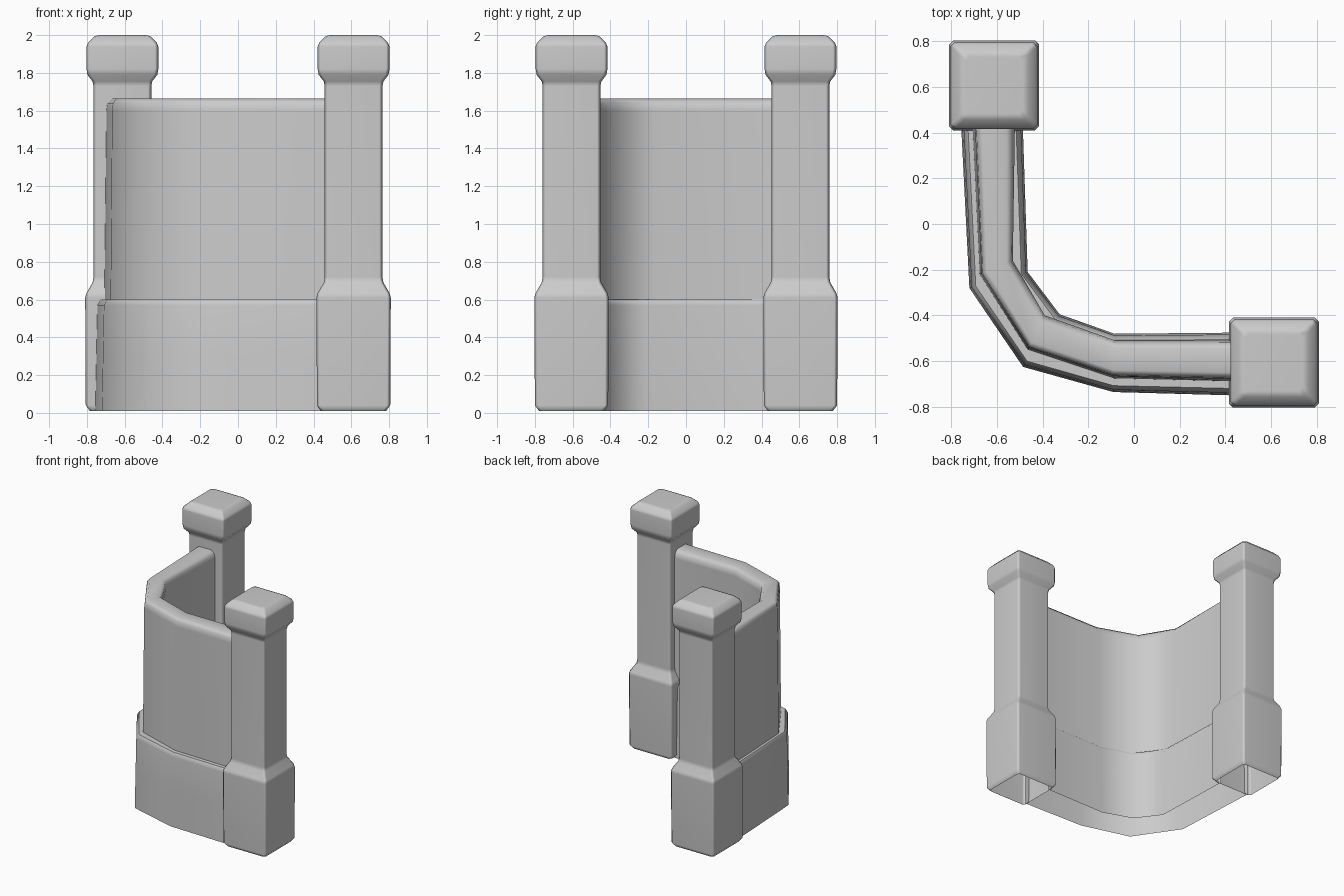
import bpy, bmesh
from mathutils import Vector

if "Cube" in bpy.data.objects:
    bpy.data.objects.remove(bpy.data.objects["Cube"])


def loft(name, rings, closed=False, cap_top=False):
    """Skin a list of equal-length point rows into one smooth-shaded object."""
    bm = bmesh.new()
    rows = [[bm.verts.new(p) for p in r] for r in rings]
    n = len(rows[0])
    for a, b in zip(rows, rows[1:]):
        for i in range(n if closed else n - 1):
            j = (i + 1) % n
            bm.faces.new((a[i], a[j], b[j], b[i]))
    if cap_top:
        bm.faces.new(rows[-1])
    me = bpy.data.meshes.new(name)
    bm.to_mesh(me)
    bm.free()
    ob = bpy.data.objects.new(name, me)
    bpy.context.collection.objects.link(ob)
    bpy.ops.object.select_all(action='DESELECT')
    ob.select_set(True)
    bpy.context.view_layer.objects.active = ob
    bpy.ops.object.shade_smooth_by_angle(angle=0.9)
    wn = ob.modifiers.new("soft_edges", 'WEIGHTED_NORMAL')
    wn.keep_sharp = True
    return ob


# Square posts with chamfered corners, flared foot and cap, open underneath
POST = [(0.172, 0.01), (0.194, 0.04), (0.197, 0.61), (0.190, 0.635),
        (0.158, 0.69), (0.153, 0.72), (0.153, 1.73), (0.158, 1.755),
        (0.185, 1.79), (0.190, 1.82), (0.190, 1.94), (0.182, 1.96),
        (0.150, 1.993), (0.125, 2.0)]


def post(name, cx, cy):
    rings = []
    for h, z in POST:
        c = h - 0.018
        ring = [(h, -c), (h, c), (c, h), (-c, h), (-h, c), (-h, -c), (-c, -h), (c, -h)]
        rings.append([(cx + x, cy + y, z) for x, y in ring])
    loft(name, rings, closed=True, cap_top=True)


post("back_post", -0.612, 0.606)
post("front_post", 0.612, -0.606)


# Curved wall pieces: blend between an outer and an inner plan line
def wall(name, outer, inner, profile):
    rings = []
    for t, z in profile:
        rings.append([(*Vector(o).lerp(Vector(i), t), z) for o, i in zip(outer, inner)])
    loft(name, rings)


wall("wall_base",
     [(0.45, -0.75), (-0.09, -0.735), (-0.485, -0.625), (-0.72, -0.28), (-0.757, 0.45)],
     [(0.45, -0.475), (-0.085, -0.48), (-0.325, -0.395), (-0.465, -0.21), (-0.487, 0.45)],
     [(0.0, 0.01), (0.02, 0.3), (0.04, 0.57), (0.11, 0.60),
      (0.89, 0.60), (0.97, 0.57), (1.0, 0.01)])

wall("upper_wall",
     [(0.50, -0.69), (-0.09, -0.675), (-0.465, -0.55), (-0.675, -0.22), (-0.71, 0.50)],
     [(0.50, -0.51), (-0.08, -0.51), (-0.39, -0.40), (-0.53, -0.16), (-0.52, 0.50)],
     [(0.0, 0.55), (0.06, 1.60), (0.09, 1.64), (0.22, 1.665),
      (0.80, 1.665), (0.95, 1.64), (1.0, 1.60), (1.0, 0.55)])
